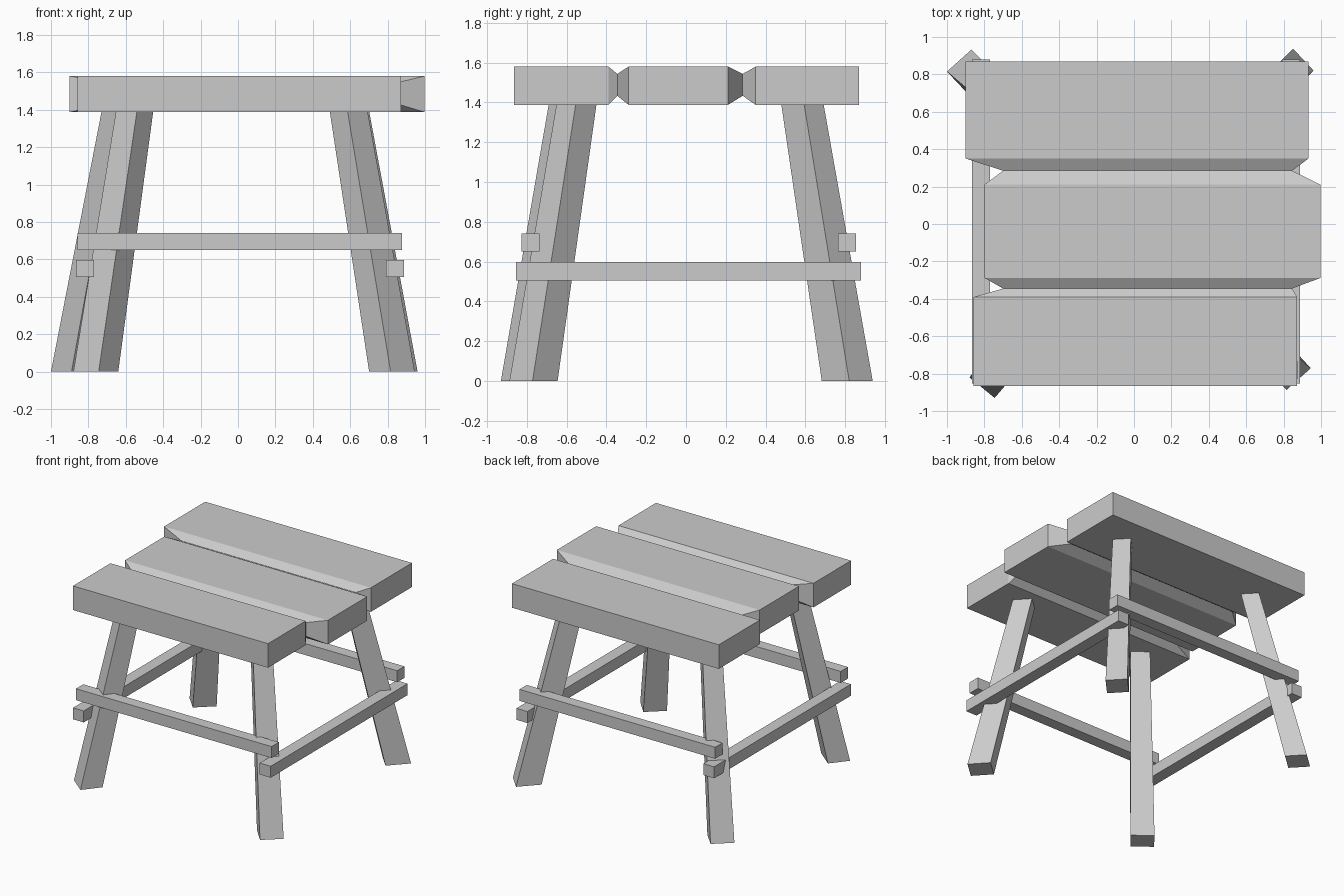
import bpy

if "Cube" in bpy.data.objects:
    bpy.data.objects.remove(bpy.data.objects["Cube"])


def loft(name, rings):
    """Skin a list of four-corner rings and cap both ends."""
    verts = [v for ring in rings for v in ring]
    faces = [(0, 1, 2, 3), tuple(len(verts) - 4 + i for i in (3, 2, 1, 0))]
    for r in range(len(rings) - 1):
        a, b = 4 * r, 4 * r + 4
        for i in range(4):
            j = (i + 1) % 4
            faces.append((a + i, b + i, b + j, a + j))
    mesh = bpy.data.meshes.new(name)
    mesh.from_pydata(verts, [], faces)
    mesh.update()
    obj = bpy.data.objects.new(name, mesh)
    bpy.context.collection.objects.link(obj)
    return obj


def section(y, x0, x1, z0, z1):
    return [(x0, y, z0), (x1, y, z0), (x1, y, z1), (x0, y, z1)]


def box(name, x0, x1, y0, y1, z0, z1):
    return loft(name, [section(y0, x0, x1, z0, z1), section(y1, x0, x1, z0, z1)])


# Seat: three offset planks joined by pinched necks
Z0, Z1 = 1.387, 1.58
planks = [(-0.865, -0.39, -0.857, 0.872),
          (-0.288, 0.21, -0.80, 0.998),
          (0.35, 0.87, -0.90, 0.933)]
necks = [-0.345, 0.285]
rings = []
for i, (y0, y1, x0, x1) in enumerate(planks):
    rings += [section(y0, x0, x1, Z0, Z1), section(y1, x0, x1, Z0, Z1)]
    if i < 2:
        rings.append(section(necks[i], -0.70, 0.845, 1.433, 1.543))
loft("seat", rings)


# Legs: splayed, slightly tapered, turned about 45 degrees
# foot centre, top centre, and two half diagonals of the foot
legs = {
    "front_left_leg": ((-0.76, -0.81), (-0.553, -0.59), (0.12, 0.01), (-0.015, 0.12)),
    "front_right_leg": ((0.823, -0.766), (0.592, -0.55), (0.122, -0.005), (0.007, 0.121)),
    "back_left_leg": ((-0.88, 0.815), (-0.63, 0.585), (0.12, 0.0), (0.01, 0.117)),
    "back_right_leg": ((0.84, 0.81), (0.602, 0.585), (0.12, 0.01), (0.01, 0.128)),
}
for name, (foot, top, u, v) in legs.items():
    rings = []
    for (cx, cy), z, s in ((foot, 0.0, 1.0), (top, 1.39, 0.83)):
        rings.append([(cx + s * (a * u[0] + b * v[0]), cy + s * (a * u[1] + b * v[1]), z)
                      for a, b in ((0, -1), (-1, 0), (0, 1), (1, 0))])
    loft(name, rings)

# Stretcher rails: upper pair front and back, lower pair at the sides
box("front_rail", -0.857, 0.877, -0.827, -0.735, 0.65, 0.742)
box("back_rail", -0.857, 0.877, 0.763, 0.855, 0.65, 0.742)
box("left_rail", -0.865, -0.77, -0.853, 0.88, 0.505, 0.597)
box("right_rail", 0.79, 0.887, -0.853, 0.88, 0.505, 0.597)
